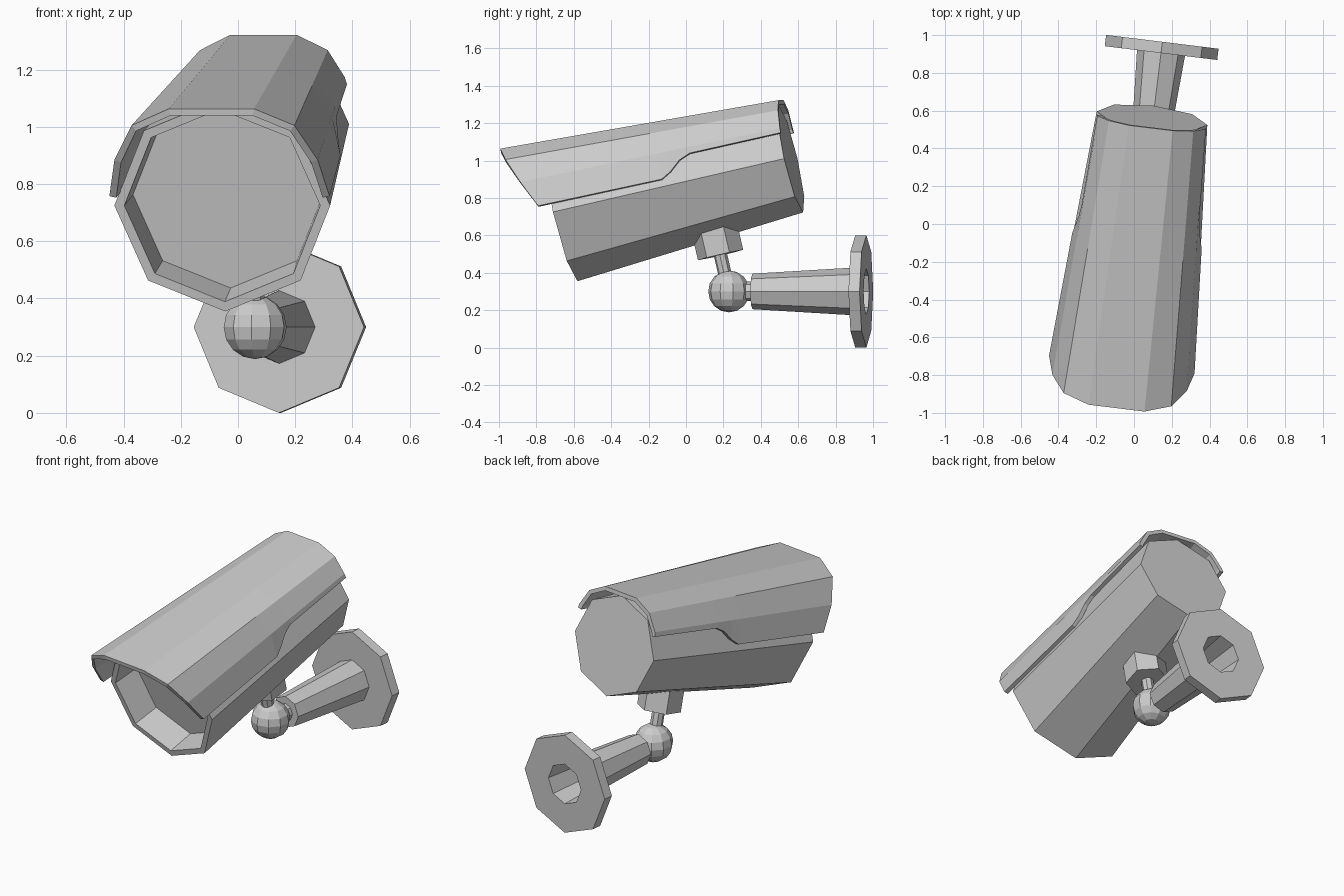
import bpy, bmesh
from math import cos, sin, pi, radians
from mathutils import Matrix, Vector

cube = bpy.data.objects.get("Cube")
if cube:
    bpy.data.objects.remove(cube, do_unlink=True)

# Single painted grey finish
grey = bpy.data.materials.new("light grey")
grey.use_nodes = True
colour = (0.6, 0.6, 0.6, 1)
grey.diffuse_color = colour
grey.node_tree.nodes["Principled BSDF"].inputs["Base Color"].default_value = colour


def add_object(name, bm, frame):
    mesh = bpy.data.meshes.new(name)
    bm.to_mesh(mesh)
    bm.free()
    mesh.materials.append(grey)
    obj = bpy.data.objects.new(name, mesh)
    obj.matrix_world = frame
    bpy.context.collection.objects.link(obj)
    return obj


def lathe(name, profile, sides, frame, phase=0):
    """Revolve (radius, distance) points around the frame's y axis."""
    bm = bmesh.new()
    angles = [phase + 2 * pi * k / sides for k in range(sides)]
    rings = [[bm.verts.new((r * cos(a), d, r * sin(a))) for a in angles]
             for r, d in profile]
    for lower, upper in zip(rings, rings[1:]):
        for k in range(sides):
            n = (k + 1) % sides
            bm.faces.new((lower[k], lower[n], upper[n], upper[k]))
    bmesh.ops.remove_doubles(bm, verts=bm.verts, dist=1e-5)
    # Merge flat end fans into single polygons
    bmesh.ops.dissolve_limit(bm, angle_limit=0.001, verts=bm.verts, edges=bm.edges)
    bmesh.ops.recalc_face_normals(bm, faces=bm.faces)
    return add_object(name, bm, frame)


# Frames: x across, y along the axis, z up
yaw = Matrix.Rotation(radians(-7), 4, 'Z')
body_frame = Matrix.Translation((-0.055, -0.665, 0.725)) @ yaw @ Matrix.Rotation(radians(13), 4, 'X')
ball_centre = Vector((0.06, 0.23, 0.3))
arm_frame = Matrix.Translation(ball_centre) @ yaw
stem_frame = body_frame @ Matrix.Translation((0.005, 0.783, -0.617)) @ Matrix.Rotation(pi / 2, 4, 'X')

# Tapered octagonal housing with a recessed front
lathe("camera_body", [(0, 0.17), (0.335, 0.17), (0.345, 0), (0.38, 0),
                      (0.295, 1.267), (0, 1.267)], 8, body_frame)

# Sun hood: upper rows run straight, the lower edge steps up towards the back
front = [Vector(p) for p in ((0.15, -0.228, 0.4), (0.287, -0.197, 0.333), (0.358, -0.138, 0.196))]
back = [Vector(p) for p in ((0.117, 1.286, 0.316), (0.225, 1.285, 0.261), (0.283, 1.28, 0.165))]
lower_edge = [(0, (0.388, -0.07, 0.05)), (0.53, (0.345, 0.606, 0.04)),
              (0.57, (0.333, 0.66, 0.07)), (0.61, (0.322, 0.72, 0.12)),
              (0.65, (0.314, 0.78, 0.143)), (1, (0.29, 1.28, 0.14))]
bm = bmesh.new()
rows = []
for t, low in lower_edge:
    half = [f.lerp(b, t) for f, b in zip(front, back)] + [Vector(low)]
    left_half = [Vector((-p.x, p.y, p.z)) for p in reversed(half)]
    rows.append([bm.verts.new(p) for p in left_half + half])
for a, b in zip(rows, rows[1:]):
    for i in range(len(a) - 1):
        bm.faces.new((a[i], a[i + 1], b[i + 1], b[i]))
hood = add_object("sun_hood", bm, body_frame)
shell = hood.modifiers.new("thickness", 'SOLIDIFY')
shell.thickness = 0.025
shell.offset = -1

# Hexagonal block under the body and the stem down to the ball
lathe("mount_block", [(0, 0.2), (0.125, 0.2), (0.125, 0.34), (0, 0.34)], 6, stem_frame, pi / 2)
lathe("mount_stem", [(0, 0.05), (0.036, 0.05), (0.036, 0.22), (0, 0.22)], 8, stem_frame)

# Ball joint
bm = bmesh.new()
bmesh.ops.create_uvsphere(bm, u_segments=10, v_segments=8, radius=0.112)
add_object("ball_joint", bm, Matrix.Translation(ball_centre) @ yaw)

# Neck, then the hollow arm flaring into the wall plate
lathe("arm_neck", [(0, 0.08), (0.052, 0.08), (0.052, 0.14), (0, 0.14)], 8, arm_frame)
lathe("arm_and_wall_plate", [(0, 0.126), (0.095, 0.126), (0.128, 0.68), (0.3, 0.68),
                             (0.3, 0.74), (0.122, 0.74), (0.085, 0.2), (0, 0.2)], 8, arm_frame)
